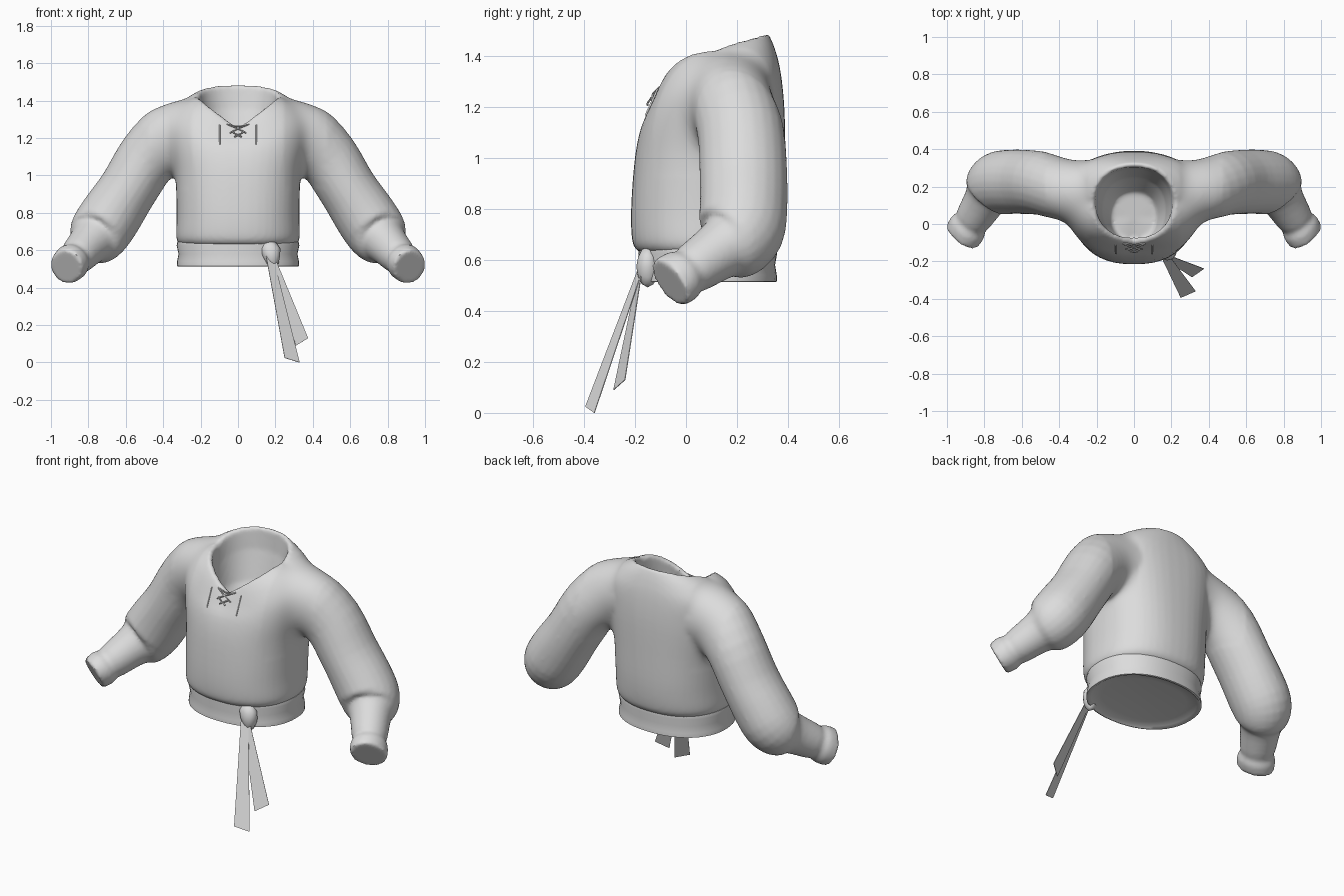
import bpy, bmesh, math
from mathutils import Vector

if "Cube" in bpy.data.objects:
    bpy.data.objects.remove(bpy.data.objects["Cube"])

cloth = bpy.data.materials.new("grey cloth")
cloth.diffuse_color = (0.72, 0.72, 0.72, 1)
cloth.use_nodes = True
cloth.node_tree.nodes["Principled BSDF"].inputs["Base Color"].default_value = cloth.diffuse_color


def finish(name, bm, angle=50):
    bmesh.ops.recalc_face_normals(bm, faces=bm.faces)
    me = bpy.data.meshes.new(name)
    bm.to_mesh(me)
    bm.free()
    ob = bpy.data.objects.new(name, me)
    bpy.context.collection.objects.link(ob)
    me.materials.append(cloth)
    bpy.ops.object.select_all(action='DESELECT')
    ob.select_set(True)
    bpy.context.view_layer.objects.active = ob
    if angle:
        bpy.ops.object.shade_smooth_by_angle(angle=math.radians(angle))
    return ob


def loft(bm, rings):
    """Skin a list of point rings and close both ends."""
    vs = [[bm.verts.new(p) for p in r] for r in rings]
    n = len(vs[0])
    for a, b in zip(vs, vs[1:]):
        for i in range(n):
            bm.faces.new((a[i], a[(i + 1) % n], b[(i + 1) % n], b[i]))
    for r in (vs[0], vs[-1]):
        c = bm.verts.new(sum((v.co for v in r), Vector()) / n)
        for i in range(n):
            bm.faces.new((r[i], r[(i + 1) % n], c))


def smooth_path(rows, steps=4):
    """Catmull-Rom interpolation through rows of numbers."""
    out = []
    for i in range(len(rows) - 1):
        p = [rows[max(0, min(len(rows) - 1, i + k))] for k in (-1, 0, 1, 2)]
        for s in range(steps):
            t = s / steps
            out.append([0.5 * (2 * b + (c - a) * t + (2 * a - 5 * b + 4 * c - d) * t * t
                               + (3 * b - a - 3 * c + d) * t ** 3) for a, b, c, d in zip(*p)])
    return out + [list(rows[-1])]


def spow(v, p):
    return math.copysign(abs(v) ** p, v)


def body_ring(yf, zf, yb, zb, w, zs, p=0.9, n=48):
    """Ring set by front point, back point, half width, side height and squareness."""
    pts = []
    for i in range(n):
        a = 2 * math.pi * i / n
        s, c = spow(math.sin(a), p), spow(math.cos(a), p)
        k = abs(math.sin(a))
        z = zf + (zs - zf) * k if c > 0 else zs + (zb - zs) * abs(c) ** .85
        pts.append(Vector((w * s, (yf + yb) / 2 - (yb - yf) / 2 * c, z)))
    return pts


# Torso: outer skin up to the neckline, then the hollow inside the collar
outer = [(-.185, .63, .345, .63, .312, .63, .9), (-.21, .67, .375, .67, .33, .67, .87),
         (-.215, .80, .39, .80, .328, .80, .85), (-.20, 1.0, .39, 1.0, .335, 1.0, .82),
         (-.175, 1.12, .385, 1.2, .36, 1.15, .8), (-.14, 1.19, .37, 1.34, .37, 1.28, .8),
         (-.115, 1.235, .347, 1.43, .31, 1.375, .88), (-.098, 1.255, .322, 1.488, .225, 1.42, .95)]
inner = [(-.07, 1.25, .305, 1.478, .207, 1.412), (-.09, 1.18, .295, 1.36, .195, 1.31),
         (-.10, 1.08, .25, 1.18, .17, 1.15), (-.09, 1.0, .17, 1.04, .12, 1.02)]
bm = bmesh.new()
loft(bm, [body_ring(*r) for r in smooth_path(outer) + inner])

# Sleeves: centre x, y, z, outward radius, sideways radius
sleeve = [(.25, .165, 1.225, .19, .18), (.36, .18, 1.205, .18, .168), (.48, .215, 1.095, .165, .17),
          (.585, .225, .93, .157, .172), (.67, .225, .80, .165, .172), (.727, .215, .715, .165, .17),
          (.765, .178, .663, .152, .152), (.792, .135, .638, .117, .117), (.855, .035, .57, .098, .1),
          (.872, .008, .553, .09, .092), (.89, -.02, .536, .1, .108), (.918, -.064, .51, .092, .11)]
rows = smooth_path(sleeve, 3)
for side in (1, -1):
    rings = []
    for i, (x, y, z, a, b) in enumerate(rows):
        t = (Vector(rows[min(i + 1, len(rows) - 1)][:3]) - Vector(rows[max(i - 1, 0)][:3])).normalized()
        n = Vector((.82, 0, .58))
        n = (n - t * n.dot(t)).normalized()
        u = t.cross(n)
        ring = [Vector((x, y, z)) + n * a * math.cos(q) + u * b * math.sin(q)
                for q in (2 * math.pi * k / 24 for k in range(24))]
        rings.append([Vector((side * p.x, p.y, p.z)) for p in ring])
    loft(bm, rings)
shirt = finish("shirt", bm, 0)

# Fuse torso and sleeves, then relax the cloth, most of all round the armholes
mod = shirt.modifiers.new("fuse", 'REMESH')
mod.mode = 'VOXEL'
mod.voxel_size = 0.012
bpy.ops.object.modifier_apply(modifier=mod.name)
bm = bmesh.new()
bm.from_mesh(shirt.data)
for lo, hi, low, count in ((.27, .44, .98, 50), (.25, .47, .93, 25), (0, 2, 0, 2)):
    verts = [v for v in bm.verts if lo <= abs(v.co.x) < hi and v.co.z > low]
    for _ in range(count):
        bmesh.ops.smooth_vert(bm, verts=verts, factor=0.5, use_axis_x=True, use_axis_y=True, use_axis_z=True)
bm.to_mesh(shirt.data)
bm.free()
shirt.data.materials.clear()
shirt.data.materials.append(cloth)
bpy.ops.object.shade_smooth_by_angle(angle=math.radians(50))

# Waist sash with a slightly hollow underside
bm = bmesh.new()
band = [(.24, .53), (.30, .522), (.318, .512), (.327, .515), (.326, .54), (.318, .58), (.328, .625),
        (.324, .645), (.29, .65)]
loft(bm, [body_ring(.085 - w * .83, z, .085 + w * .83, z, w, z) for w, z in band])
finish("waist_sash", bm)

# Knot, broad at the top and tucked in below
bm = bmesh.new()
bmesh.ops.create_icosphere(bm, subdivisions=2, radius=1)
for v in bm.verts:
    x, y, z = v.co
    v.co = (.178 + x * (.05 + .02 * z) - z * .01, -.15 + y * .045, .572 + z * .08)
finish("sash_knot", bm)


# Hanging sash ends
def strip(name, corners):
    b = bmesh.new()
    b.faces.new([b.verts.new(c) for c in corners])
    ob = finish(name, b, 0)
    ob.modifiers.new("cloth", 'SOLIDIFY').thickness = 0.003


strip("long_sash_end", [(.145, -.175, .60), (.185, -.165, .58), (.33, -.36, 0), (.25, -.395, .025)])
strip("short_sash_end", [(.15, -.18, .59), (.19, -.17, .58), (.375, -.24, .13), (.31, -.285, .09)])


# Neck laces
def lace(name, pts):
    cu = bpy.data.curves.new(name, 'CURVE')
    cu.dimensions = '3D'
    cu.bevel_depth = 0.004
    cu.bevel_resolution = 1
    cu.use_fill_caps = True
    sp = cu.splines.new('POLY')
    sp.points.add(len(pts) - 1)
    for p, c in zip(sp.points, pts):
        p.co = (*c, 1)
    cu.materials.append(cloth)
    bpy.context.collection.objects.link(bpy.data.objects.new(name, cu))


def on_front(x, z):
    hit, loc, _, _ = shirt.ray_cast(Vector((x, -1, z)), Vector((0, 1, 0)))
    return (x, loc.y - .003 if hit else -.12, z)


for s in (-1, 1):
    lace("hanging_lace", [on_front(s * .098, z) for z in (1.165, 1.2, 1.235, 1.27)])
    lace("crossed_lace", [(s * .06, -.105, 1.275), (0, -.13, 1.25), (-s * .045, -.135, 1.225)])
    lace("lower_lace", [(s * .035, -.135, 1.235), (0, -.15, 1.215), (-s * .02, -.15, 1.205)])
lace("top_lace", [(-.06, -.1, 1.27), (0, -.115, 1.262), (.06, -.1, 1.27)])
